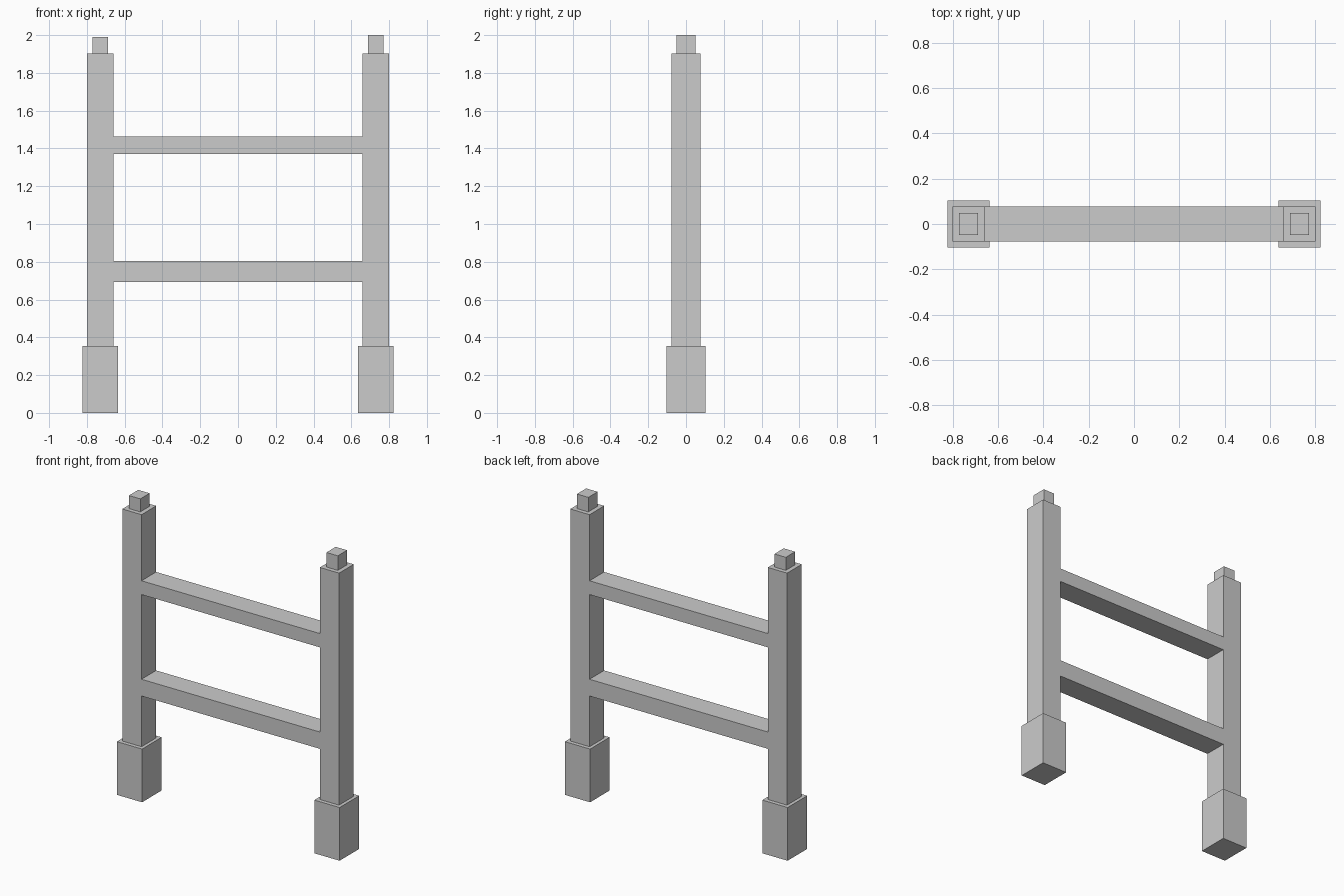
import bpy, bmesh

if "Cube" in bpy.data.objects:
    bpy.data.objects.remove(bpy.data.objects["Cube"])


def box(name, x, y, z):
    """Box object from (min, max) ranges on each axis."""
    bm = bmesh.new()
    bmesh.ops.create_cube(bm, size=1)
    for v in bm.verts:
        v.co = [r[0] if c < 0 else r[1] for c, r in zip(v.co, (x, y, z))]
    mesh = bpy.data.meshes.new(name)
    bm.to_mesh(mesh)
    bm.free()
    obj = bpy.data.objects.new(name, mesh)
    bpy.context.collection.objects.link(obj)
    return obj


def span(center, size):
    return (center - size / 2, center + size / 2)


POST_X, POST_W, POST_D = 0.729, 0.142, 0.154
FOOT_TOP, POST_TOP = 0.355, 1.903

# Stacked foot, post and peg on each side (left peg is slightly shorter)
for side, s, peg_top in (("left", -1, 1.99), ("right", 1, 2.0)):
    x = s * POST_X
    box(f"{side}_foot", span(x, 0.186), span(0, 0.206), (0, FOOT_TOP))
    box(f"{side}_post", span(x, POST_W), span(0, POST_D), (FOOT_TOP, POST_TOP))
    box(f"{side}_peg", span(x, 0.084), span(0, 0.098), (POST_TOP, peg_top))

# Rails flush with the posts, butting against their inner faces
inner = POST_X - POST_W / 2
for name, z in (("lower_rail", (0.693, 0.805)), ("upper_rail", (1.37, 1.462))):
    box(name, (-inner, inner), span(0, POST_D), z)
